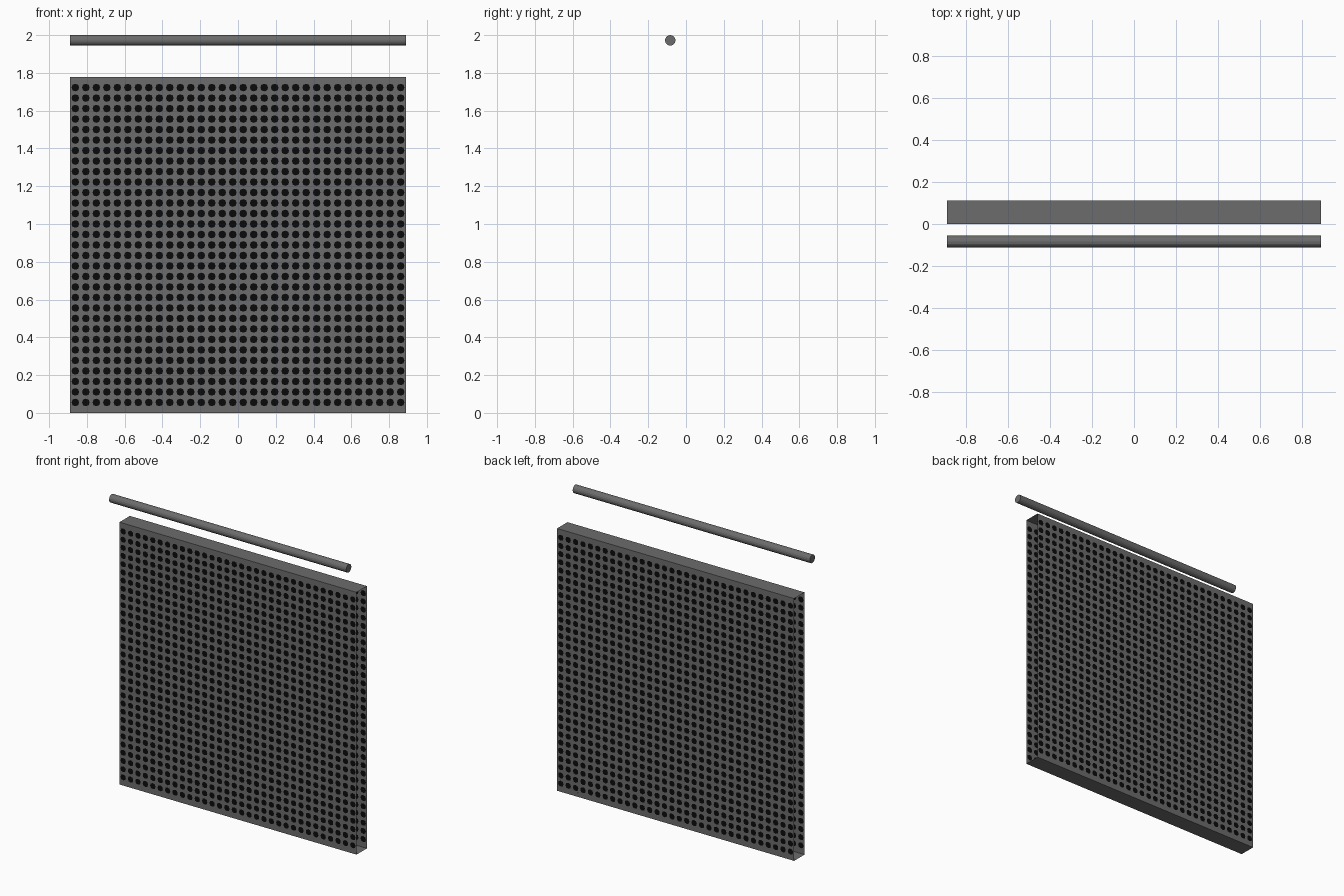
import bpy, bmesh, math
from mathutils import Matrix

if "Cube" in bpy.data.objects:
    bpy.data.objects.remove(bpy.data.objects["Cube"])

U = 1 / 18          # module: panel is 32 modules wide, 2 deep
HALF = 16 * U
DEPTH = 2 * U


def material(name, v):
    m = bpy.data.materials.new(name)
    m.diffuse_color = (v, v, v, 1)
    m.use_nodes = True
    m.node_tree.nodes["Principled BSDF"].inputs["Base Color"].default_value = m.diffuse_color
    return m


grey = material("dark grey", 0.15)
black = material("black", 0.003)


def finish(bm, name, mats):
    me = bpy.data.meshes.new(name)
    bm.to_mesh(me)
    bm.free()
    for m in mats:
        me.materials.append(m)
    ob = bpy.data.objects.new(name, me)
    bpy.context.collection.objects.link(ob)
    return ob


def sheet(bm, pts):
    return bm.faces.new([bm.verts.new(p) for p in pts])


# Eight directions around a cell: outer square and inner rounded dot
RIM = [(1, 0), (1, 1), (0, 1), (-1, 1), (-1, 0), (-1, -1), (0, -1), (1, -1)]


def dotted_panel(name, y, outward):
    bm = bmesh.new()
    for col in range(32):
        for row in range(1, 32):
            cx, cz = -HALF + (col + 0.5) * U, row * U
            outer, inner = [], []
            for a, b in RIM:
                outer.append(bm.verts.new((cx + a * U / 2, y, cz + b * U / 2)))
                r = 0.27 if a and b else 0.36
                inner.append(bm.verts.new((cx + a * r * U, y, cz + b * r * U)))
            for i in range(8):
                j = (i + 1) % 8
                bm.faces.new((outer[i], outer[j], inner[j], inner[i]))
            bm.faces.new(inner).material_index = 1
    # plain margins along the top and bottom
    for z0, z1 in ((0, U / 2), (31.5 * U, 32 * U)):
        sheet(bm, [(-HALF, y, z0), (HALF, y, z0), (HALF, y, z1), (-HALF, y, z1)])
    bmesh.ops.remove_doubles(bm, verts=bm.verts, dist=1e-5)
    if outward > 0:
        bmesh.ops.reverse_faces(bm, faces=bm.faces)
    return finish(bm, name, [grey, black])


dotted_panel("front_panel", 0, -1)
dotted_panel("back_panel", DEPTH, 1)

# Thin top and bottom sheets; the ends stay open
for name, z, flip in (("top_sheet", 32 * U, False), ("bottom_sheet", 0, True)):
    bm = bmesh.new()
    f = sheet(bm, [(-HALF, 0, z), (HALF, 0, z), (HALF, DEPTH, z), (-HALF, DEPTH, z)])
    if flip:
        f.normal_flip()
    finish(bm, name, [grey])

# Round bar floating above and in front of the panel
bm = bmesh.new()
bmesh.ops.create_cone(bm, cap_ends=True, segments=16, radius1=U / 2, radius2=U / 2,
                      depth=2 * HALF,
                      matrix=Matrix.Translation((0, -1.5 * U, 35.5 * U))
                      @ Matrix.Rotation(math.pi / 2, 4, 'Y'))
finish(bm, "round_bar", [grey])
